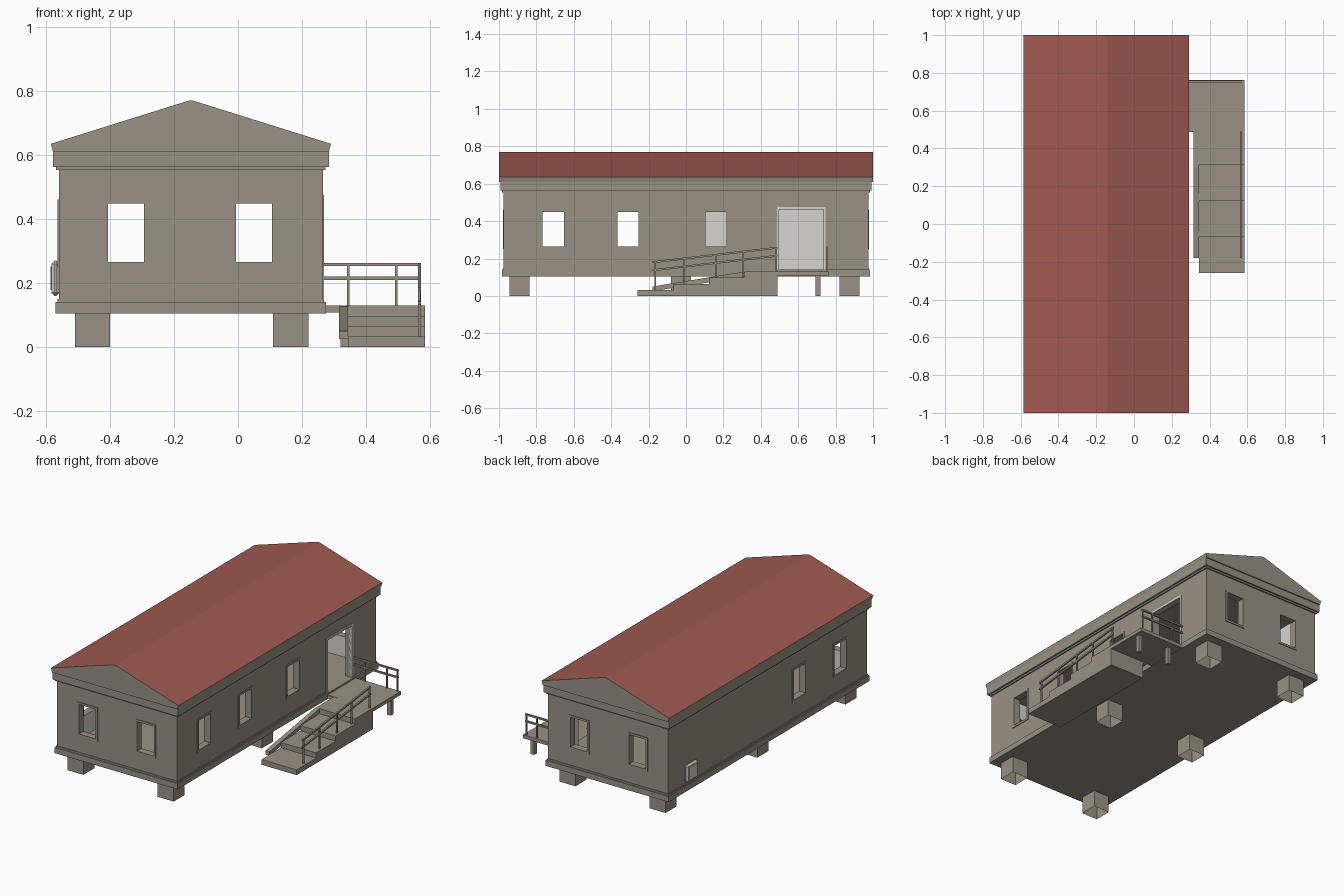
import bpy, bmesh
from mathutils import Vector

cube = bpy.data.objects.get("Cube")
if cube:
    bpy.data.objects.remove(cube)


def material(name, color):
    m = bpy.data.materials.new(name)
    m.use_nodes = True
    m.diffuse_color = (*color, 1)
    m.node_tree.nodes["Principled BSDF"].inputs["Base Color"].default_value = (*color, 1)
    return m


TAUPE = material("taupe paint", (0.32, 0.285, 0.235))
RED = material("red roofing", (0.35, 0.1, 0.08))
PALE = material("pale grey paint", (0.68, 0.66, 0.61))


def finish(name, bm, *mats):
    mesh = bpy.data.meshes.new(name)
    bm.to_mesh(mesh)
    bm.free()
    for m in mats:
        mesh.materials.append(m)
    obj = bpy.data.objects.new(name, mesh)
    bpy.context.collection.objects.link(obj)
    return obj


def box(name, x, y, z, mat=TAUPE, open_bottom=False):
    bm = bmesh.new()
    bmesh.ops.create_cube(bm, size=1)
    for v in bm.verts:
        v.co = [r[0] + (c + 0.5) * (r[1] - r[0]) for c, r in zip(v.co, (x, y, z))]
    if open_bottom:
        low = [f for f in bm.faces if f.normal.z < -0.9]
        bmesh.ops.delete(bm, geom=low, context='FACES_ONLY')
    return finish(name, bm, mat)


def prism(bm, points, offset):
    face = bm.faces.new([bm.verts.new(p) for p in points])
    new = bmesh.ops.extrude_face_region(bm, geom=[face])["geom"]
    bmesh.ops.translate(bm, verts=[v for v in new if isinstance(v, bmesh.types.BMVert)], vec=offset)
    bmesh.ops.recalc_face_normals(bm, faces=bm.faces)


def beam(name, a, b, r=0.005):
    # Square bar between two points
    a, b = Vector(a), Vector(b)
    d = (b - a).normalized()
    side = d.cross(Vector((0, 0, 1)))
    side = side.normalized() if side.length > 0.01 else Vector((1, 0, 0))
    up = side.cross(d)
    bm = bmesh.new()
    prism(bm, [a + side * r * i + up * r * j for i, j in ((-1, -1), (1, -1), (1, 1), (-1, 1))], b - a)
    return finish(name, bm, TAUPE)


# House extents
X0, X1, Y = -0.56, 0.265, 0.975
FLOOR, TOP, THICK = 0.14, 0.565, 0.04


def place(axis, u, z, depth):
    return Vector((depth, u, z)) if axis == 'x' else Vector((u, depth, z))


def wall(name, axis, pos, inward, span, holes):
    # Grid of cells around the openings, thickened towards the room
    us = sorted({*span, *(u for h in holes for u in h[:2])})
    zs = sorted({FLOOR, TOP, *(z for h in holes for z in h[2:])})
    bm = bmesh.new()
    grid = {(u, z): bm.verts.new(place(axis, u, z, pos)) for u in us for z in zs}
    for ua, ub in zip(us, us[1:]):
        for za, zb in zip(zs, zs[1:]):
            u, z = (ua + ub) / 2, (za + zb) / 2
            if not any(h[0] < u < h[1] and h[2] < z < h[3] for h in holes):
                bm.faces.new([grid[k] for k in ((ua, za), (ub, za), (ub, zb), (ua, zb))])
    new = bmesh.ops.extrude_face_region(bm, geom=bm.faces[:])["geom"]
    step = place(axis, 0, 0, inward * THICK)
    bmesh.ops.translate(bm, verts=[v for v in new if isinstance(v, bmesh.types.BMVert)], vec=step)
    bmesh.ops.recalc_face_normals(bm, faces=bm.faces)
    for f in bm.faces:
        if f.normal.dot(step) > THICK * 0.9:
            f.material_index = 1
    return finish(name, bm, TAUPE, PALE)


def frame(name, axis, pos, inward, hole, width, mat=TAUPE, sill=True):
    # Trim around an opening, standing slightly proud of the wall
    ua, ub, za, zb = hole
    depth = sorted((pos - inward * 0.004, pos + inward * 0.02))
    bars = [(ua - width, ua, za, zb), (ub, ub + width, za, zb), (ua - width, ub + width, zb, zb + width)]
    if sill:
        bars.append((ua - width, ub + width, za - width, za))
    for a, b, c, d in bars:
        x, y = (depth, (a, b)) if axis == 'x' else ((a, b), depth)
        box(name, x, y, (c, d), mat)


def windows(starts):
    return [(s + 0.013, s + 0.127, 0.265, 0.448) for s in starts]


# Walls with windows and doorway
door = (0.498, 0.735, FLOOR, 0.463)
sides = {
    "right_wall": ('x', X0, 1, (-Y, Y), windows((-0.78, -0.38))),
    "left_wall": ('x', X1, -1, (-Y, Y), windows((-0.78, -0.38, 0.09))),
    "front_wall": ('y', -Y, 1, (X0 + THICK, X1 - THICK), windows((-0.42, -0.02))),
    "back_wall": ('y', Y, -1, (X0 + THICK, X1 - THICK), windows((-0.42, -0.02))),
}
for name, (axis, pos, inward, span, holes) in sides.items():
    wall(name, axis, pos, inward, span, holes + ([door] if name == "left_wall" else []))
    for h in holes:
        frame("window_frame", axis, pos, inward, h, 0.013)
frame("door_frame", 'x', X1, -1, door, 0.012, PALE, sill=False)

# Floor slab, skirting and foundation blocks
box("floor_slab", (-0.57, 0.275), (-0.985, 0.985), (0.105, FLOOR))
skirt = 0.004
for s in (-1, 1):
    box("end_skirting", (X0 - skirt, X1 + skirt), sorted((s * Y, s * (Y + skirt))), (FLOOR, 0.15))
box("right_skirting", (X0 - skirt, X0), (-Y, Y), (FLOOR, 0.15))
box("left_skirting", (X1, X1 + skirt), (-Y, 0.48), (FLOOR, 0.15))
for x in (-0.51, 0.11):
    for y in (-0.945, -0.08, 0.82):
        box("foundation_block", (x, x + 0.11), (y, y + 0.108), (0, 0.105), open_bottom=True)

# Eaves and pitched roof, red on the upward slopes
box("ceiling_slab", (-0.568, 0.273), (-0.983, 0.983), (0.553, 0.565))
box("eaves", (-0.578, 0.284), (-0.993, 0.993), (0.563, 0.612))
bm = bmesh.new()
profile = [(-0.578, 0.61), (0.284, 0.61), (0.291, 0.635), (-0.14, 0.77), (-0.154, 0.77), (-0.585, 0.635)]
prism(bm, [(x, -1, z) for x, z in profile], (0, 2, 0))
for f in bm.faces:
    f.material_index = int(f.normal.z > 0.5)
finish("roof", bm, TAUPE, RED)

# Landing and steps
box("landing", (0.275, 0.585), (0.487, 0.762), (0.108, 0.13))
for x in (0.32, 0.54):
    box("landing_leg", (x, x + 0.025), (0.692, 0.718), (0, 0.11))
bm = bmesh.new()
treads = [-0.26, -0.068, 0.122, 0.312, 0.49]
outline = [(treads[0], 0)]
for i, (a, b) in enumerate(zip(treads, treads[1:])):
    z = (i + 1) * 0.0325
    outline += [(a, z), (b, z)]
outline.append((treads[-1], 0))
prism(bm, [(0.343, y, z) for y, z in outline], (0.242, 0, 0))
finish("steps", bm, TAUPE)

# Sloping strip beside the steps
bm = bmesh.new()
strip = [(-0.18, 0.025), (-0.18, 0.05), (0.3, 0.128), (0.49, 0.128), (0.49, 0.1), (0.3, 0.1)]
prism(bm, [(0.315, y, z) for y, z in strip], (0.028, 0, 0))
finish("side_ramp", bm, TAUPE)

# Railings: along the steps and behind the landing
RX, RY = 0.567, 0.755
for z in (0.258, 0.215):
    beam("step_rail", (RX, 0.49, z), (RX, -0.18, z - 0.078))
    beam("landing_rail", (X1, RY, z), (RX + 0.005, RY, z))
for y, base in ((-0.165, 0.03), (-0.01, 0.06), (0.16, 0.09), (0.305, 0.09), (0.482, 0.13)):
    beam("step_post", (RX, y, base), (RX, y, 0.258 - (0.49 - y) * 0.116), 0.004)
for x in (0.345, 0.495, RX):
    beam("landing_post", (x, RY, 0.12), (x, RY, 0.26), 0.004)

# Wall cabinet on the far side
cabinet = box("wall_cabinet", (-0.583, -0.558), (0.71, 0.82), (0.16, 0.27), PALE)
bevel = cabinet.modifiers.new("edge", 'BEVEL')
bevel.width, bevel.segments = 0.01, 1
box("cabinet_panel", (-0.586, -0.58), (0.728, 0.802), (0.178, 0.252), PALE)
